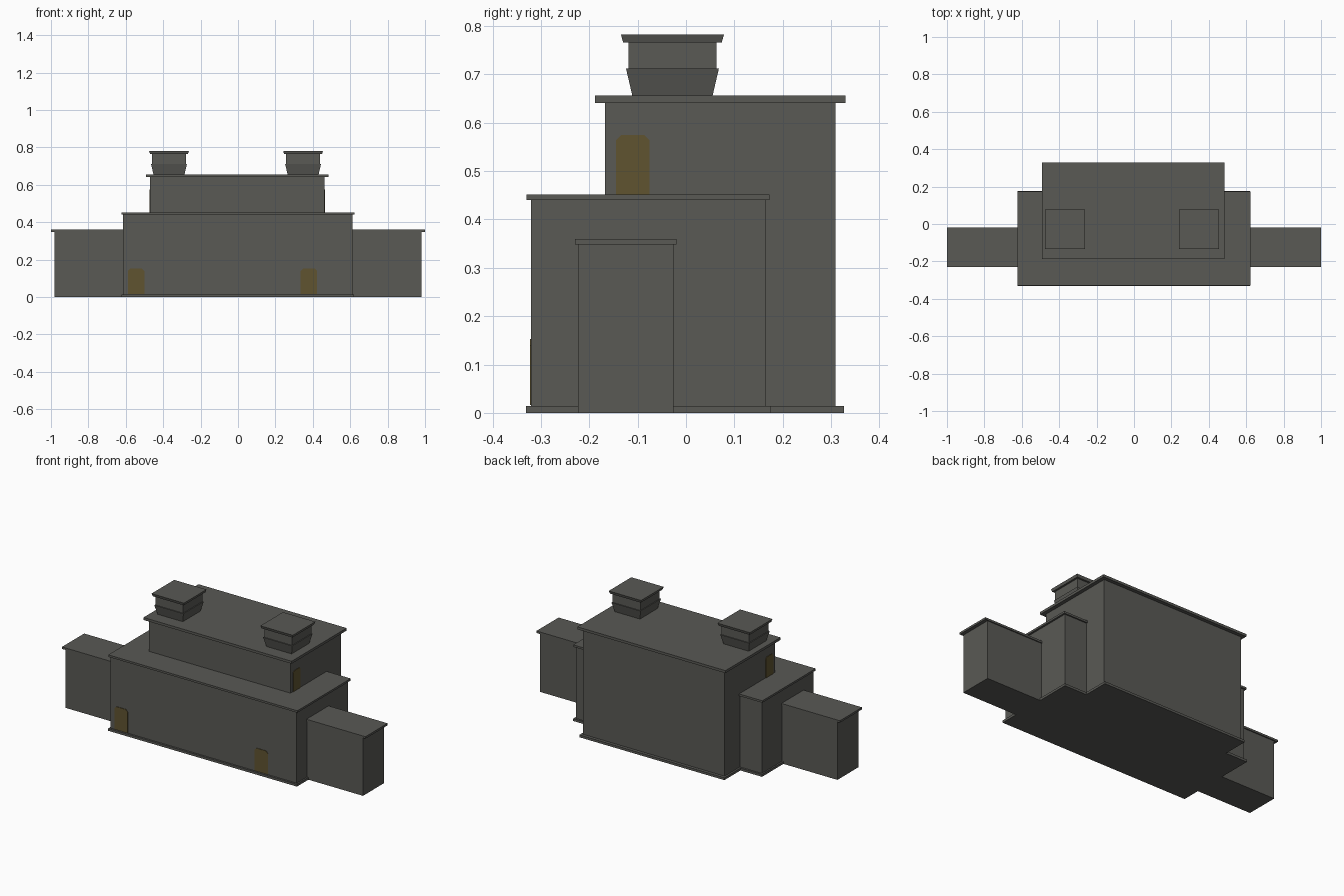
import bpy

if "Cube" in bpy.data.objects:
    bpy.data.objects.remove(bpy.data.objects["Cube"])


def material(name, color):
    m = bpy.data.materials.new(name)
    m.diffuse_color = (*color, 1)
    m.use_nodes = True
    m.node_tree.nodes["Principled BSDF"].inputs["Base Color"].default_value = m.diffuse_color
    return m


STONE = material("dark grey stone", (0.10, 0.10, 0.09))
AMBER = material("dull amber glass", (0.115, 0.088, 0.03))


def mesh_object(name, verts, faces, mat):
    me = bpy.data.meshes.new(name)
    me.from_pydata(verts, [], faces)
    me.materials.append(mat)
    ob = bpy.data.objects.new(name, me)
    bpy.context.collection.objects.link(ob)
    return ob


def stack(name, rings, mat=STONE):
    """Closed solid from rectangles (x0, x1, y0, y1, z), bottom to top."""
    verts = []
    for x0, x1, y0, y1, z in rings:
        verts += [(x0, y0, z), (x1, y0, z), (x1, y1, z), (x0, y1, z)]
    faces = [(3, 2, 1, 0)]
    for r in range(len(rings) - 1):
        b = 4 * r
        for i in range(4):
            j = (i + 1) % 4
            faces.append((b + i, b + j, b + 4 + j, b + 4 + i))
    n = len(verts)
    faces.append((n - 4, n - 3, n - 2, n - 1))
    return mesh_object(name, verts, faces, mat)


def box(name, x0, x1, y0, y1, z0, z1):
    return stack(name, [(x0, x1, y0, y1, z0), (x0, x1, y0, y1, z1)])


def window(name, a0, a1, z0, z1, place, flip):
    """Thin plate with clipped top corners; place maps (a, z, depth) to xyz."""
    c = (a1 - a0) * 0.15
    outline = [(a0, z0), (a1, z0), (a1, z1 - c), (a1 - c, z1), (a0 + c, z1), (a0, z1 - c)]
    n = len(outline)
    verts = [place(a, z, d) for d in (-0.002, 0.003) for a, z in outline]
    faces = [tuple(range(n))[::-1], tuple(range(n, 2 * n))]
    faces += [(i, (i + 1) % n, n + (i + 1) % n, n + i) for i in range(n)]
    if flip:
        faces = [f[::-1] for f in faces]
    mesh_object(name, verts, faces, AMBER)


# Front block with plinth and roof slab
box("front_block", -0.615, 0.611, -0.32, 0.165, 0, 0.44)
box("front_plinth", -0.624, 0.62, -0.331, 0.176, 0, 0.014)
box("front_roof_slab", -0.624, 0.622, -0.33, 0.173, 0.44, 0.452)

# Tall rear block
box("rear_block", -0.471, 0.463, -0.167, 0.309, 0, 0.642)
box("rear_plinth", -0.482, 0.474, -0.1, 0.327, 0, 0.014)
box("rear_roof_slab", -0.491, 0.485, -0.188, 0.33, 0.641, 0.656)

# Side wings
for side, s in (("left", -1), ("right", 1)):
    a, b = sorted((s * 0.58, s * 0.98))
    box(side + "_wing", a, b, -0.223, -0.026, 0, 0.35)
    a, b = sorted((s * 0.58, s * 1.0))
    box(side + "_wing_roof_slab", a, b, -0.229, -0.02, 0.348, 0.36)

# Roof turrets: flared foot, straight body, flared cap
PROFILE = [(0.083, 0.65), (0.083, 0.656), (0.096, 0.712), (0.091, 0.712),
           (0.091, 0.766), (0.102, 0.766), (0.1065, 0.782)]
for side, cx in (("left", -0.369), ("right", 0.348)):
    cy = -0.028
    stack(side + "_turret", [(cx - h, cx + h, cy - h, cy + h, z) for h, z in PROFILE])

# Front windows
for side, x0 in (("left", -0.589), ("right", 0.335)):
    window(side + "_front_window", x0, x0 + 0.088, 0.016, 0.153,
           lambda a, z, d: (a, -0.32 - d, z), False)

# Side windows of the rear block
window("right_side_window", -0.145, -0.075, 0.452, 0.574,
       lambda a, z, d: (0.463 + d, a, z), False)
window("left_side_window", -0.145, -0.075, 0.452, 0.574,
       lambda a, z, d: (-0.471 - d, a, z), True)
